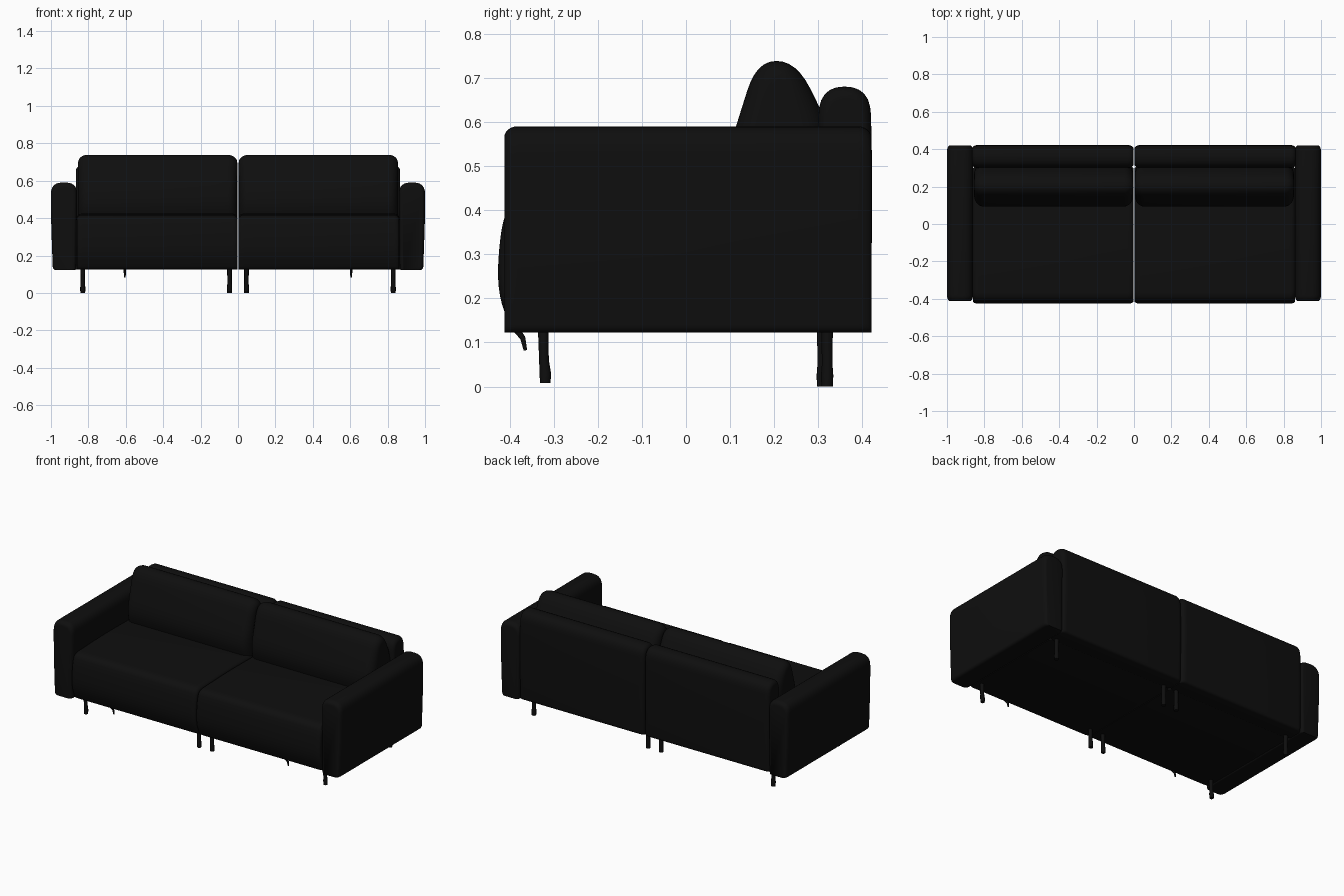
import bpy, bmesh, math
from mathutils import Vector

cube = bpy.data.objects.get("Cube")
if cube:
    bpy.data.objects.remove(cube)


def material(name, rgb):
    m = bpy.data.materials.new(name)
    m.use_nodes = True
    m.diffuse_color = (*rgb, 1)
    m.node_tree.nodes["Principled BSDF"].inputs["Base Color"].default_value = (*rgb, 1)
    return m


fabric = material("black_fabric", (0.0045, 0.0045, 0.0045))


def rounded(corners, steps=6):
    """Closed outline from (a, z, radius) corners, each softened by a curve."""
    outline = []
    for i, (a, z, r) in enumerate(corners):
        p = Vector((a, z))
        prev = Vector(corners[i - 1][:2]) - p
        nxt = Vector(corners[(i + 1) % len(corners)][:2]) - p
        start = p + prev.normalized() * min(r, prev.length * 0.49)
        end = p + nxt.normalized() * min(r, nxt.length * 0.49)
        for s in range(steps + 1):
            t = s / steps
            outline.append(start * (1 - t) ** 2 + p * 2 * t * (1 - t) + end * t * t)
    return outline


def cushion(name, corners, lo, hi, place, r, inset_a, inset_z, steps=6):
    """Sweep an outline from lo to hi, rolling both ends inward."""
    outline = rounded(corners)
    a0, a1 = min(p.x for p in outline), max(p.x for p in outline)
    z0, z1 = min(p.y for p in outline), max(p.y for p in outline)
    mid = (a0 + a1) / 2
    roll = []
    for s in range(steps + 1):
        ang = s / steps * math.pi / 2
        roll.append((r * (1 - math.sin(ang)), 1 - math.cos(ang)))
    roll.reverse()
    stations = [(lo + d, k) for d, k in reversed(roll)]
    stations = [(lo + d, k) for d, k in sorted(roll)] + \
               [(hi - d, k) for d, k in sorted(roll, reverse=True)]
    bm = bmesh.new()
    rings = []
    for pos, k in stations:
        fa = 1 - k * inset_a / ((a1 - a0) / 2)
        fz = 1 - k * inset_z / (z1 - z0)
        rings.append([bm.verts.new(place(pos, mid + (p.x - mid) * fa, z0 + (p.y - z0) * fz))
                      for p in outline])
    n = len(outline)
    for r0, r1 in zip(rings, rings[1:]):
        for i in range(n):
            j = (i + 1) % n
            bm.faces.new((r0[i], r0[j], r1[j], r1[i]))
    bm.faces.new(rings[0])
    bm.faces.new(rings[-1])
    bmesh.ops.recalc_face_normals(bm, faces=bm.faces)
    mesh = bpy.data.meshes.new(name)
    bm.to_mesh(mesh)
    bm.free()
    mesh.materials.append(fabric)
    obj = bpy.data.objects.new(name, mesh)
    bpy.context.collection.objects.link(obj)
    bpy.ops.object.select_all(action="DESELECT")
    obj.select_set(True)
    bpy.context.view_layer.objects.active = obj
    bpy.ops.object.shade_smooth_by_angle(angle=math.radians(40))


def leg(name, points):
    """Round leg through (x, y, z, radius) points."""
    curve = bpy.data.curves.new(name, "CURVE")
    curve.dimensions = "3D"
    curve.bevel_depth = 1
    curve.bevel_resolution = 2
    curve.use_fill_caps = True
    spline = curve.splines.new("POLY")
    spline.points.add(len(points) - 1)
    for p, (x, y, z, rad) in zip(spline.points, points):
        p.co = (x, y, z, 1)
        p.radius = rad
    curve.materials.append(fabric)
    bpy.context.collection.objects.link(bpy.data.objects.new(name, curve))


# Outlines as (depth or width, height, corner radius)
arm = [(0.865, 0.122, 0.01), (0.99, 0.122, 0.02), (1.0, 0.4, 0.1),
       (1.0, 0.59, 0.06), (0.86, 0.59, 0.06)]
seat = [(-0.395, 0.125, 0.02), (-0.43, 0.22, 0.08), (-0.42, 0.36, 0.06),
        (-0.4, 0.415, 0.04), (-0.1, 0.425, 0.1), (0.31, 0.42, 0.02), (0.31, 0.125, 0.01)]
back = [(0.30, 0.125, 0.01), (0.30, 0.68, 0.07), (0.418, 0.68, 0.065),
        (0.423, 0.45, 0.1), (0.418, 0.125, 0.02)]
pillow = [(0.11, 0.395, 0.03), (0.085, 0.50, 0.08), (0.16, 0.738, 0.07),
          (0.25, 0.738, 0.07), (0.33, 0.58, 0.08), (0.32, 0.395, 0.03)]

for side, s in (("left", 1), ("right", -1)):
    def across(pos, a, z, s=s):
        return (s * pos, a, z)

    def along(pos, a, z, s=s):
        return (s * a, pos, z)

    # Upholstered body
    cushion(side + "_arm", arm, -0.412, 0.42, along, 0.03, 0.016, 0.025)
    cushion(side + "_seat", seat, 0.002, 0.862, across, 0.03, 0.015, 0.02)
    cushion(side + "_back", back, 0.002, 0.866, across, 0.03, 0.02, 0.025)
    cushion(side + "_back_pillow", pillow, 0.004, 0.855, across, 0.05, 0.06, 0.04)

    # Legs with slightly swollen feet
    for place, x, y in (("outer", 0.83, 0.32), ("inner", 0.045, 0.31)):
        x *= s
        leg(f"{side}_{place}_front_leg",
            [(x, -0.324, 0.14, 0.012), (x, -0.322, 0.06, 0.011),
             (x, -0.319, 0.03, 0.013), (x, -0.319, 0.008, 0.012)])
        leg(f"{side}_{place}_back_leg",
            [(x, y, 0.14, 0.013), (x, y, 0.05, 0.012),
             (x, y, 0.025, 0.014), (x, y, 0.0, 0.013)])

    # Small hooked catch under the front edge
    leg(side + "_front_catch",
        [(s * 0.605, -0.385, 0.13, 0.008), (s * 0.605, -0.37, 0.11, 0.006),
         (s * 0.605, -0.364, 0.082, 0.004)])
